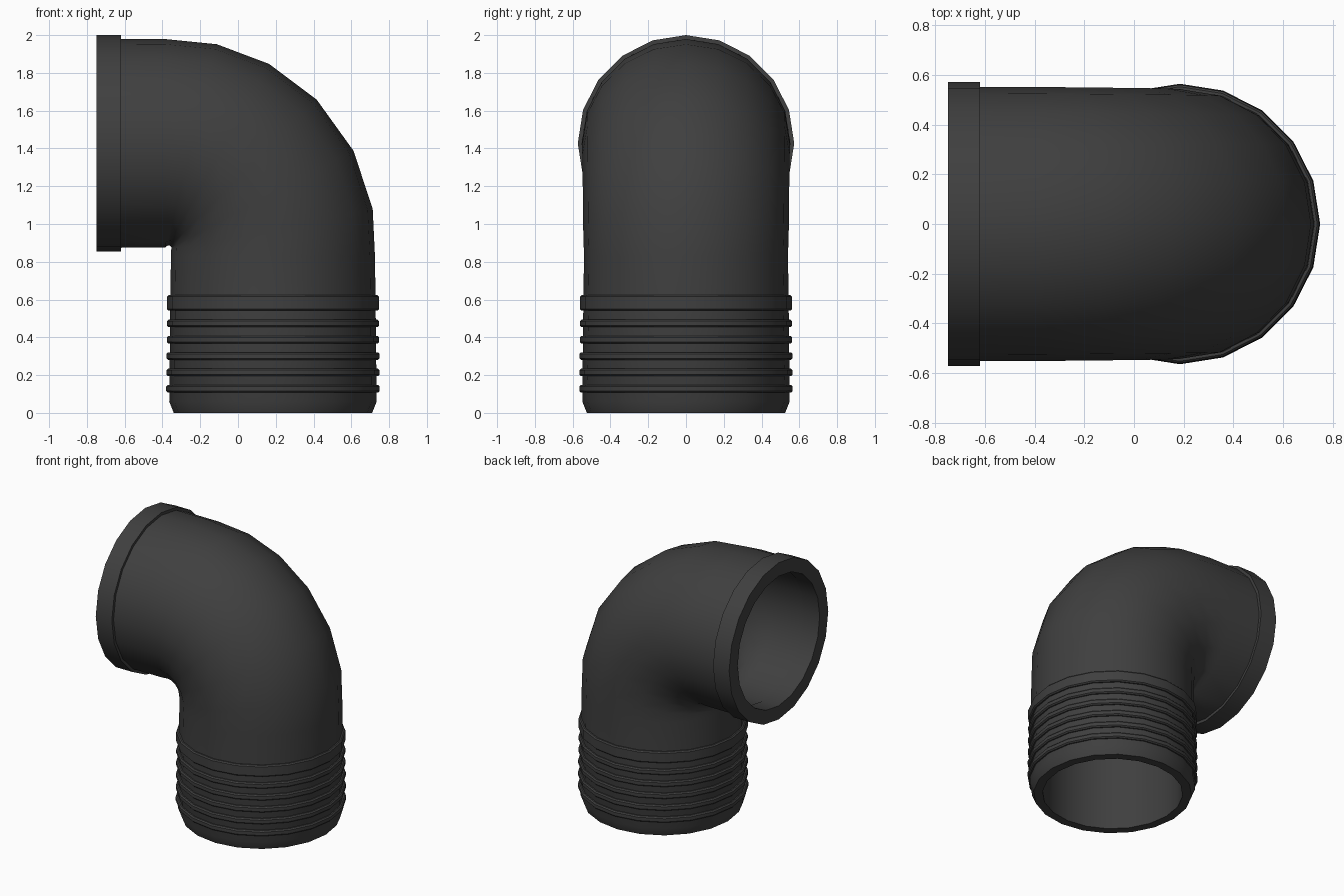
import bpy, bmesh
from math import sin, cos, pi, radians

if "Cube" in bpy.data.objects:
    bpy.data.objects.remove(bpy.data.objects["Cube"])

SIDES = 20
XC, ZC = 0.185, 1.427      # leg axis x, mouth axis z
R = 0.57                   # bend radius

rubber = bpy.data.materials.new("dark_plastic")
rubber.diffuse_color = (0.05, 0.05, 0.05, 1)
rubber.use_nodes = True
rubber.node_tree.nodes["Principled BSDF"].inputs["Base Color"].default_value = rubber.diffuse_color


def leg(z, r):             # station on the vertical leg
    return (XC, z, 0.0, r)


def mouth(x, r):           # station on the horizontal leg
    return (x, ZC, pi / 2, r)


def bend(deg, r):          # station on the elbow curve
    a = radians(deg)
    q = R + 0.016 * sin(2 * a)
    return (XC - R + q * cos(a), ZC - R + q * sin(a), a, r)


def sweep(name, stations):
    """Join rings of SIDES points into a closed, hollow solid."""
    bm = bmesh.new()
    rings = []
    for x, z, a, r in stations:
        ring = []
        for i in range(SIDES):
            t = 2 * pi * i / SIDES
            u = r * cos(t)
            ring.append(bm.verts.new((x + u * cos(a), r * sin(t), z + u * sin(a))))
        rings.append(ring)
    for k, p in enumerate(rings):
        q = rings[(k + 1) % len(rings)]
        for i in range(SIDES):
            j = (i + 1) % SIDES
            bm.faces.new((p[i], p[j], q[j], q[i]))
    bmesh.ops.recalc_face_normals(bm, faces=bm.faces)
    me = bpy.data.meshes.new(name)
    bm.to_mesh(me)
    bm.free()
    ob = bpy.data.objects.new(name, me)
    bpy.context.collection.objects.link(ob)
    me.materials.append(rubber)
    bpy.ops.object.select_all(action='DESELECT')
    ob.select_set(True)
    bpy.context.view_layer.objects.active = ob
    bpy.ops.object.shade_smooth_by_angle(angle=radians(30))
    return ob


# Elbow tube: outside wall upward, inside wall back down
angles = (11.4, 28, 45, 61, 76, 90)
outer = [leg(0, 0.525), leg(0.06, 0.549), leg(0.62, 0.543), leg(0.83, 0.54)]
outer += [bend(d, 0.543 + 0.009 * d / 90) for d in angles]
outer += [mouth(-0.70, 0.553)]
inner = [mouth(-0.70, 0.48)]
inner += [bend(d, 0.47) for d in reversed(angles)]
inner += [leg(0.83, 0.465), leg(0, 0.465)]
sweep("elbow_tube", outer + inner)

# Collar around the side mouth
sweep("mouth_collar", [mouth(-0.75, 0.573), mouth(-0.62, 0.573),
                       mouth(-0.62, 0.474), mouth(-0.75, 0.474)])


# Grip ribs around the lower leg
def rib(name, z, h, r):
    c = 0.008
    sweep(name, [leg(z - h, 0.51), leg(z - h, r - c), leg(z - h + c, r),
                 leg(z + h - c, r), leg(z + h, r - c), leg(z + h, 0.51)])


for n in range(5):
    rib(f"grip_rib_{n + 1}", 0.128 + 0.0865 * n, 0.02, 0.565 - 0.001 * n)
rib("wide_rib", 0.582, 0.041, 0.561)
